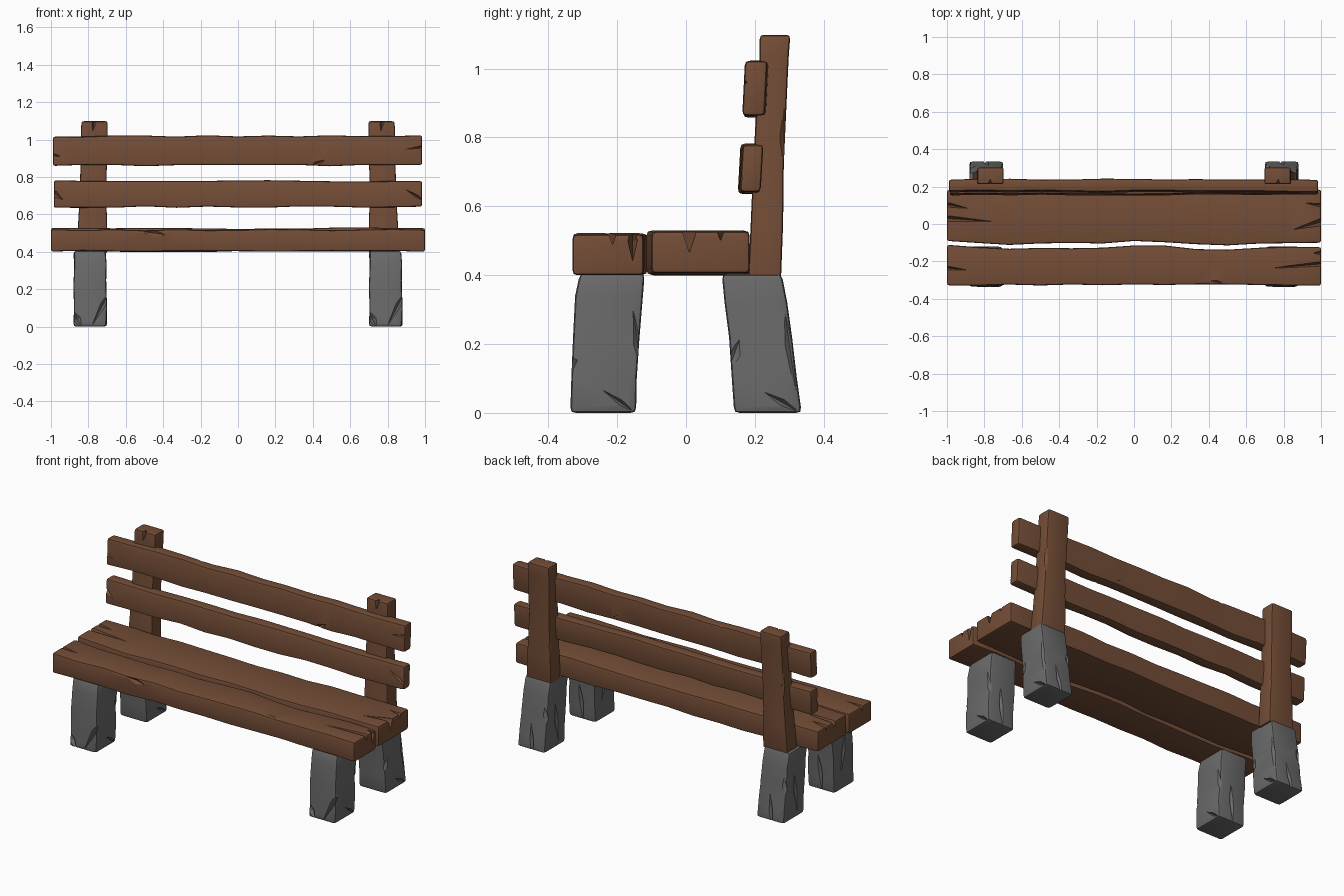
import bpy, bmesh, math, random
from mathutils import Matrix, Vector, Euler

random.seed(4)
if "Cube" in bpy.data.objects:
    bpy.data.objects.remove(bpy.data.objects["Cube"])


def material(name, color):
    m = bpy.data.materials.new(name)
    m.use_nodes = True
    m.diffuse_color = color
    m.node_tree.nodes["Principled BSDF"].inputs["Base Color"].default_value = color
    return m


WOOD = material("brown wood", (0.175, 0.075, 0.038, 1))
STONE = material("grey stone", (0.145, 0.145, 0.145, 1))


def new_object(name, bm, mat=None):
    mesh = bpy.data.meshes.new(name)
    bm.to_mesh(mesh)
    bm.free()
    ob = bpy.data.objects.new(name, mesh)
    bpy.context.collection.objects.link(ob)
    if mat:
        mesh.materials.append(mat)
    return ob


def loft(name, rings, mat, bevel):
    """Skin four-cornered rings into a closed beam with worn edges."""
    bm = bmesh.new()
    loops = [[bm.verts.new(p) for p in ring] for ring in rings]
    for a, b in zip(loops, loops[1:]):
        for i in range(4):
            j = (i + 1) % 4
            bm.faces.new((a[i], a[j], b[j], b[i]))
    bm.faces.new(loops[0][::-1])
    bm.faces.new(loops[-1])
    bmesh.ops.recalc_face_normals(bm, faces=bm.faces)
    sharp = [e for e in bm.edges if e.calc_face_angle(0) > math.radians(50)]
    bmesh.ops.bevel(bm, geom=sharp, offset=bevel, segments=2, profile=0.6,
                    affect='EDGES', clamp_overlap=True)
    bmesh.ops.triangulate(bm, faces=[f for f in bm.faces if len(f.verts) > 3])
    return new_object(name, bm, mat)


def carve(ob, gouges):
    """Cut spindle-shaped splits: (centre, radii, turn in degrees)."""
    bm = bmesh.new()
    for centre, radii, turn in gouges:
        rot = Euler([math.radians(t) for t in turn]).to_matrix().to_4x4()
        mat = Matrix.Translation(Vector(centre)) @ rot @ Matrix.Diagonal((*radii, 1))
        bmesh.ops.create_uvsphere(bm, u_segments=4, v_segments=2, radius=1, matrix=mat)
    cutter = new_object("cutter", bm)
    cutter.hide_render = True
    mod = ob.modifiers.new("splits", 'BOOLEAN')
    mod.operation, mod.solver, mod.object = 'DIFFERENCE', 'EXACT', cutter
    mod.use_self = True
    dg = bpy.context.evaluated_depsgraph_get()
    carved = bpy.data.meshes.new_from_object(ob.evaluated_get(dg))
    ob.modifiers.clear()
    ob.data = carved
    bpy.data.objects.remove(cutter)


def finish(ob):
    bpy.ops.object.select_all(action='DESELECT')
    ob.select_set(True)
    bpy.context.view_layer.objects.active = ob
    bpy.ops.object.shade_smooth_by_angle(angle=math.radians(25))


def wave(x):
    return 0.008 * math.cos(6 * x) + 0.004 * math.sin(11 * x)


def plank(name, x0, x1, y0, y1, z0, z1, gouges, wave_front=0, wave_back=0, lean=0):
    """Long hewn board along x with slightly uneven edges."""
    rings, n = [], 12
    for i in range(n + 1):
        x = x0 + (x1 - x0) * i / n
        j = [random.uniform(0, 0.008) for _ in range(4)]
        f, b = y0 + j[0] + wave(x) * wave_front, y1 - j[1] + wave(x) * wave_back
        lo, hi = z0 + j[2], z1 - j[3]
        rings.append([(x, f, lo), (x, b - lean, lo), (x, b, hi), (x, f + lean, hi)])
    ob = loft(name, rings, WOOD, 0.014)
    carve(ob, gouges)
    finish(ob)


def pillar(name, stations, mat, gouges, bevel, flip=1, shift=0):
    """Upright hewn block; each station is z, x0, x1, y0, y1."""
    place = lambda p: (p[0] * flip + shift, p[1], p[2])
    rings = [[place(p) for p in ((a, c, z), (b, c, z), (b, d, z), (a, d, z))]
             for z, a, b, c, d in stations]
    ob = loft(name, rings, mat, bevel)
    carve(ob, [(place(c), r, t) for c, r, t in gouges])
    finish(ob)


# Seat boards
plank("seat_front_board", -1, 1, -0.33, -0.122, 0.398, 0.522, [
    ((0.98, -0.215, 0.525), (0.28, 0.014, 0.04), (0, 0, 5)),
    ((1.0, -0.155, 0.5), (0.06, 0.014, 0.06), (0, 0, 0)),
    ((-1.0, -0.235, 0.525), (0.15, 0.012, 0.035), (0, 0, -6)),
    ((0.45, -0.31, 0.526), (0.10, 0.018, 0.015), (0, 0, -12)),
    ((-0.45, -0.33, 0.50), (0.09, 0.015, 0.022), (0, 8, 0)),
], wave_back=1)
plank("seat_back_board", -1, 1, -0.106, 0.185, 0.398, 0.53, [
    ((1.0, 0.01, 0.525), (0.16, 0.02, 0.06), (0, 0, 15)),
    ((1.0, 0.10, 0.53), (0.09, 0.012, 0.03), (0, 0, -8)),
    ((-1.0, 0.03, 0.53), (0.28, 0.016, 0.035), (0, 0, -4)),
    ((-0.98, 0.10, 0.53), (0.10, 0.012, 0.03), (0, 0, -10)),
    ((0.1, -0.11, 0.53), (0.15, 0.014, 0.02), (0, 0, 4)),
], wave_front=1)

# Backrest boards
plank("backrest_lower_board", -0.985, 0.985, 0.15, 0.23, 0.635, 0.783, [
    ((-0.98, 0.15, 0.71), (0.07, 0.025, 0.022), (0, 35, 0)),
    ((0.95, 0.15, 0.70), (0.12, 0.025, 0.014), (0, 32, 0)),
    ((0.25, 0.15, 0.765), (0.22, 0.008, 0.01), (0, 3, 0)),
    ((-0.15, 0.23, 0.70), (0.20, 0.008, 0.02), (0, 10, 0)),
], lean=0.008)
plank("backrest_upper_board", -0.99, 0.985, 0.163, 0.243, 0.857, 1.023, [
    ((0.42, 0.163, 0.87), (0.07, 0.02, 0.018), (0, -25, 0)),
    ((0.45, 0.165, 1.015), (0.10, 0.012, 0.012), (0, 6, 0)),
    ((-0.99, 0.163, 0.92), (0.08, 0.02, 0.014), (0, 15, 0)),
    ((0.98, 0.163, 0.96), (0.13, 0.015, 0.01), (0, -8, 0)),
    ((0.3, 0.243, 0.89), (0.13, 0.012, 0.02), (0, 20, 0)),
    ((-0.4, 0.24, 1.02), (0.05, 0.025, 0.012), (0, 0, 0)),
], lean=0.008)

# Upright posts, mirrored
POST = [(0.39, 0.70, 0.865, 0.180, 0.276), (0.55, 0.70, 0.855, 0.188, 0.282),
        (0.72, 0.705, 0.845, 0.195, 0.284), (0.90, 0.70, 0.842, 0.205, 0.292),
        (1.03, 0.697, 0.84, 0.214, 0.298), (1.098, 0.697, 0.837, 0.214, 0.303)]
POST_SPLITS = [((0.77, 0.214, 1.09), (0.012, 0.03, 0.045), (0, 8, 0)),
               ((0.845, 0.285, 0.80), (0.014, 0.014, 0.13), (0, 0, 0)),
               ((0.70, 0.285, 0.62), (0.012, 0.016, 0.10), (0, 0, 0))]

# Stone legs, repeated on both sides
FRONT_LEG = [(0.0, 0.70, 0.875, -0.336, -0.145), (0.10, 0.703, 0.88, -0.333, -0.143),
             (0.22, 0.70, 0.875, -0.328, -0.135), (0.34, 0.705, 0.877, -0.322, -0.125),
             (0.405, 0.703, 0.872, -0.308, -0.12)]
FRONT_SPLITS = [((0.86, -0.335, 0.12), (0.016, 0.028, 0.13), (0, 28, 0)),
                ((0.72, -0.335, 0.04), (0.02, 0.02, 0.06), (0, -25, 0)),
                ((0.88, -0.14, 0.20), (0.02, 0.016, 0.12), (8, 0, 0)),
                ((0.88, -0.19, 0.03), (0.018, 0.07, 0.010), (-35, 0, 0)),
                ((0.70, -0.23, 0.22), (0.012, 0.014, 0.16), (10, 0, 0)),
                ((0.79, -0.14, 0.10), (0.014, 0.02, 0.15), (0, 6, 0))]
BACK_LEG = [(0.0, 0.70, 0.88, 0.14, 0.336), (0.10, 0.703, 0.88, 0.133, 0.322),
            (0.22, 0.70, 0.876, 0.125, 0.308), (0.32, 0.704, 0.874, 0.112, 0.294),
            (0.403, 0.70, 0.87, 0.104, 0.278)]
BACK_SPLITS = [((0.88, 0.30, 0.20), (0.016, 0.016, 0.16), (8, 0, 0)),
               ((0.88, 0.14, 0.17), (0.016, 0.02, 0.06), (-20, 0, 0)),
               ((0.88, 0.28, 0.03), (0.016, 0.06, 0.010), (-30, 0, 0)),
               ((0.79, 0.335, 0.06), (0.016, 0.03, 0.14), (6, 8, 0)),
               ((0.71, 0.31, 0.22), (0.02, 0.016, 0.08), (0, 15, 0)),
               ((0.70, 0.22, 0.15), (0.012, 0.016, 0.14), (-8, 0, 0))]

for side, flip, shift in (("left", 1, 0), ("right", -1, -1.58)):
    pillar(side + "_post", POST, WOOD, POST_SPLITS, 0.013, flip=flip)
    pillar(side + "_front_leg", FRONT_LEG, STONE, FRONT_SPLITS, 0.016,
           shift=shift)
    pillar(side + "_back_leg", BACK_LEG, STONE, BACK_SPLITS, 0.016,
           shift=shift)
